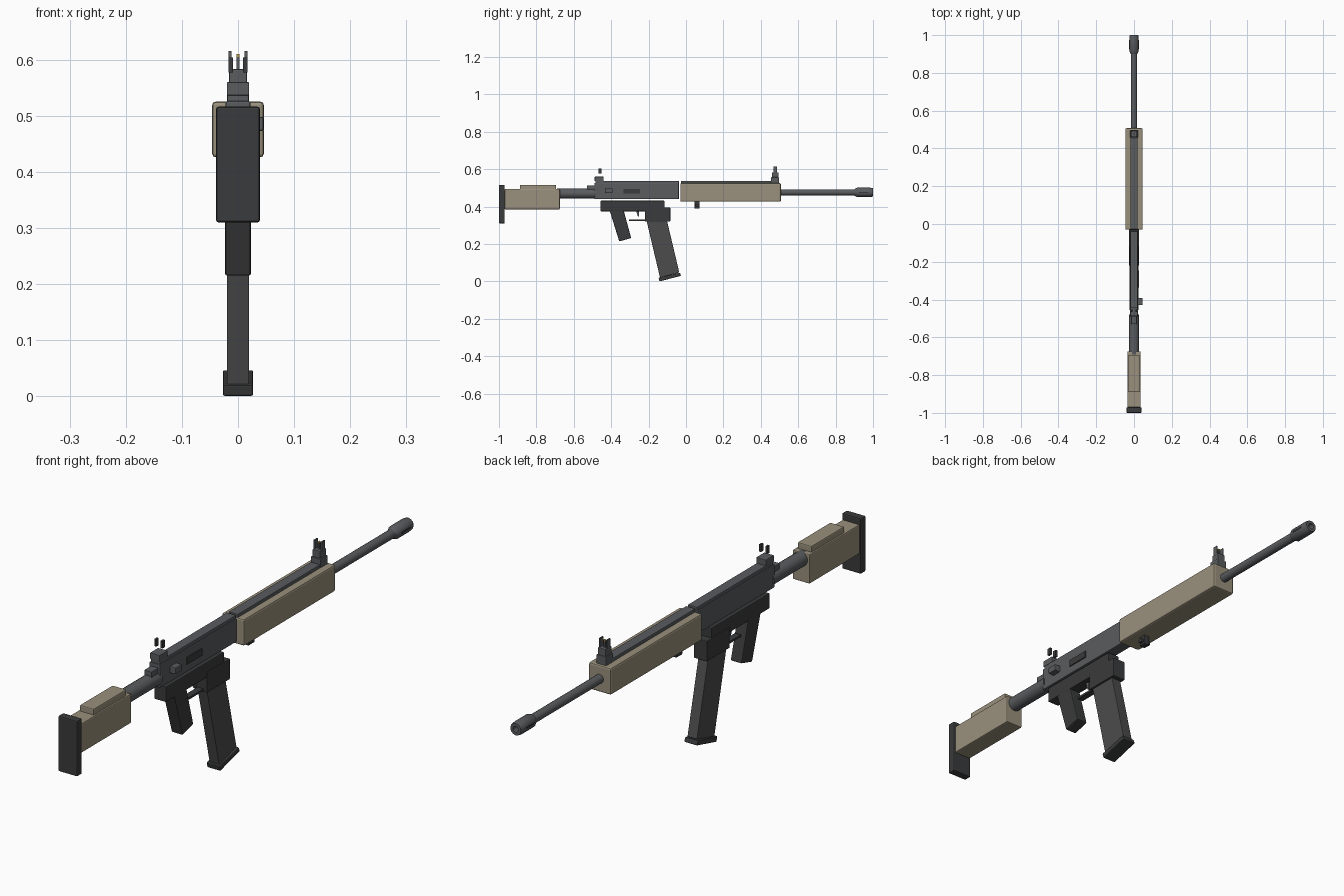
import bpy, bmesh, math

if "Cube" in bpy.data.objects:
    bpy.data.objects.remove(bpy.data.objects["Cube"])


def material(name, r, g, b):
    m = bpy.data.materials.new(name)
    m.diffuse_color = (r, g, b, 1)
    m.use_nodes = True
    m.node_tree.nodes["Principled BSDF"].inputs["Base Color"].default_value = m.diffuse_color
    return m


TAN = material("tan", 0.32, 0.28, 0.20)
STEEL = material("steel", 0.10, 0.106, 0.113)
DARK = material("dark", 0.042, 0.043, 0.045)
MAG = material("mag_grey", 0.072, 0.072, 0.075)
BRASS = material("bead", 0.6, 0.35, 0.05)


def finish(name, bm, mat, bevel=0.0, smooth=False):
    bmesh.ops.recalc_face_normals(bm, faces=bm.faces)
    me = bpy.data.meshes.new(name)
    bm.to_mesh(me)
    bm.free()
    ob = bpy.data.objects.new(name, me)
    bpy.context.collection.objects.link(ob)
    me.materials.append(mat)
    if bevel:
        mod = ob.modifiers.new("bevel", "BEVEL")
        mod.width = bevel
        mod.segments = 2
        mod.limit_method = 'ANGLE'
    if smooth:
        bpy.ops.object.select_all(action='DESELECT')
        ob.select_set(True)
        bpy.context.view_layer.objects.active = ob
        bpy.ops.object.shade_smooth_by_angle(angle=math.radians(35))
    return ob


def plate(name, pts, x0, x1, mat, bevel=0.0):
    """Side profile of (y, z) points extruded from x0 to x1."""
    bm = bmesh.new()
    a = [bm.verts.new((x0, y, z)) for y, z in pts]
    b = [bm.verts.new((x1, y, z)) for y, z in pts]
    bm.faces.new(a)
    bm.faces.new(b[::-1])
    n = len(pts)
    for i in range(n):
        j = (i + 1) % n
        bm.faces.new((a[i], a[j], b[j], b[i]))
    return finish(name, bm, mat, bevel)


def box(name, x, y, z, mat, bevel=0.0):
    """x, y, z are (min, max); a single x number means a centred half width."""
    x0, x1 = x if isinstance(x, tuple) else (-x, x)
    pts = [(y[0], z[0]), (y[1], z[0]), (y[1], z[1]), (y[0], z[1])]
    return plate(name, pts, x0, x1, mat, bevel)


def lathe(name, prof, z, mat, sides=16):
    """Profile of (radius, y) points turned around the y axis at height z."""
    bm = bmesh.new()
    rings = []
    for r, y in prof:
        rings.append([bm.verts.new((r * math.cos(2 * math.pi * i / sides), y,
                                    z + r * math.sin(2 * math.pi * i / sides)))
                      for i in range(sides)])
    for p, q in zip(rings, rings[1:]):
        for i in range(sides):
            j = (i + 1) % sides
            bm.faces.new((p[i], p[j], q[j], q[i]))
    bm.faces.new(rings[0])
    bm.faces.new(rings[-1])
    return finish(name, bm, mat, smooth=True)


# Stock
box("butt_plate", 0.039, (-1.0, -0.97), (0.31, 0.516), DARK, 0.004)
box("stock", 0.035, (-0.97, -0.675), (0.385, 0.494), TAN, 0.004)
box("cheek_rest", 0.029, (-0.888, -0.695), (0.49, 0.516), TAN, 0.004)
lathe("stock_tube", [(0.027, -0.69), (0.027, -0.48)], 0.47, STEEL)

# Upper body
box("receiver", 0.022, (-0.49, -0.038), (0.44, 0.526), STEEL, 0.003)
box("receiver_rail", 0.019, (-0.485, -0.038), (0.524, 0.538), STEEL, 0.002)
box("rear_latch", 0.015, (-0.53, -0.485), (0.49, 0.513), STEEL, 0.002)
box("side_port", (0.015, 0.026), (-0.335, -0.245), (0.469, 0.495), DARK, 0.001)
box("side_handle", (0.015, 0.045), (-0.43, -0.392), (0.473, 0.498), STEEL, 0.003)

# Handguard and barrel
box("handguard", 0.046, (-0.03, 0.507), (0.426, 0.525), TAN, 0.006)
box("handguard_rail", 0.019, (-0.028, 0.455), (0.52, 0.537), STEEL, 0.002)
lathe("barrel", [(0.0165, 0.49), (0.0165, 0.92)], 0.476, STEEL)
lathe("muzzle", [(0.017, 0.90), (0.025, 0.915), (0.025, 0.985), (0.022, 1.0),
                 (0.011, 1.0), (0.011, 0.94)], 0.476, STEEL, 12)
for s in (-1, 1):
    x = sorted((s * 0.02, s * 0.0255))
    box("muzzle_slot", tuple(x), (0.925, 0.975), (0.473, 0.479), DARK)
box("sling_stud", 0.012, (0.045, 0.073), (0.39, 0.43), DARK, 0.003)
box("sling_stud_pin", 0.022, (0.051, 0.067), (0.398, 0.414), DARK, 0.003)

# Sights
box("rear_sight_base", 0.020, (-0.488, -0.44), (0.536, 0.56), STEEL, 0.002)
box("front_sight_base", 0.020, (0.455, 0.497), (0.52, 0.557), STEEL, 0.002)
box("front_sight_tower", 0.016, (0.46, 0.494), (0.55, 0.583), STEEL, 0.002)
box("front_sight_post", 0.003, (0.474, 0.481), (0.58, 0.605), STEEL)
box("front_sight_bead", 0.003, (0.474, 0.481), (0.604, 0.61), BRASS)
for s in (-1, 1):
    x = sorted((s * 0.009, s * 0.017))
    box("rear_sight_ear", tuple(x), (-0.467, -0.453), (0.577, 0.604), DARK)
    x = sorted((s * 0.012, s * 0.0165))
    box("front_sight_ear", tuple(x), (0.468, 0.487), (0.58, 0.615), STEEL)

# Lower body, grip and trigger
box("lower_body", 0.024, (-0.457, -0.115), (0.375, 0.432), DARK, 0.003)
box("magazine_well", 0.027, (-0.22, -0.084), (0.32, 0.396), DARK, 0.003)
plate("grip", [(-0.41, 0.385), (-0.335, 0.385), (-0.293, 0.232), (-0.357, 0.214)],
      -0.023, 0.023, DARK, 0.004)
box("trigger_guard", 0.012, (-0.305, -0.215), (0.324, 0.332), DARK)
plate("trigger", [(-0.268, 0.38), (-0.252, 0.38), (-0.25, 0.346), (-0.257, 0.346)],
      -0.005, 0.005, STEEL)

# Magazine
plate("magazine", [(-0.212, 0.33), (-0.103, 0.33), (-0.036, 0.048), (-0.139, 0.02)],
      -0.02, 0.02, MAG, 0.002)
plate("magazine_base", [(-0.147, 0.02), (-0.032, 0.047), (-0.027, 0.03), (-0.142, 0.0)],
      -0.027, 0.027, DARK, 0.003)
